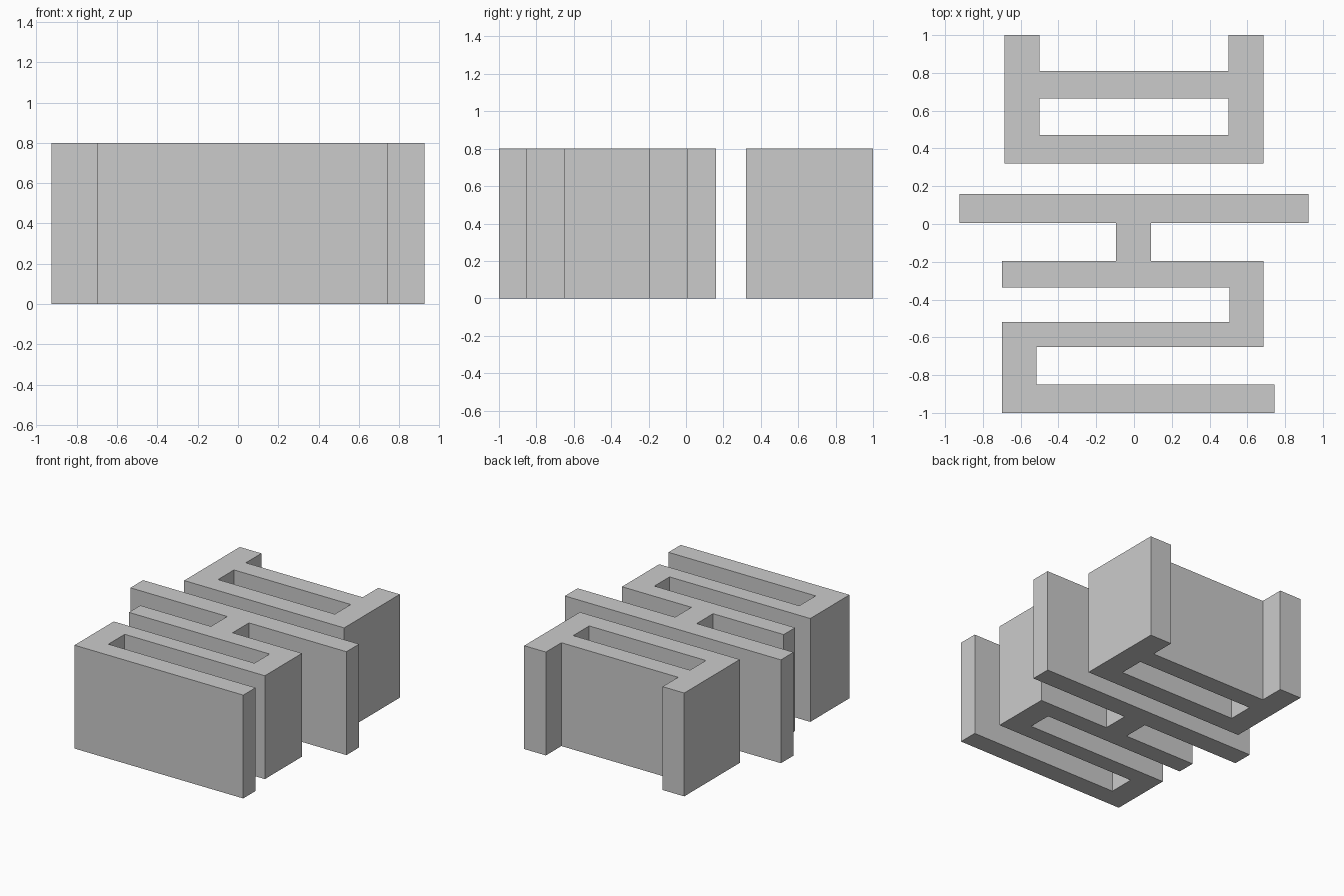
import bpy
import bmesh

cube = bpy.data.objects.get("Cube")
if cube:
    bpy.data.objects.remove(cube, do_unlink=True)

HEIGHT = 0.8

grey = bpy.data.materials.new("plain grey")
grey.use_nodes = True
GREY = (0.6, 0.6, 0.6, 1)
grey.diffuse_color = GREY
grey.node_tree.nodes["Principled BSDF"].inputs["Base Color"].default_value = GREY


def extruded_part(name, *outlines):
    """Fill closed outlines (later ones are holes) and raise them into a solid."""
    bm = bmesh.new()
    for outline in outlines:
        verts = [bm.verts.new((x, y, 0)) for x, y in outline]
        for a, b in zip(verts, verts[1:] + verts[:1]):
            bm.edges.new((a, b))
    bmesh.ops.triangle_fill(bm, edges=bm.edges[:], use_beauty=True)
    bmesh.ops.dissolve_limit(bm, angle_limit=0.01, verts=bm.verts[:], edges=bm.edges[:])
    top = bmesh.ops.extrude_face_region(bm, geom=bm.faces[:], use_keep_orig=True)
    raised = [g for g in top["geom"] if isinstance(g, bmesh.types.BMVert)]
    bmesh.ops.translate(bm, vec=(0, 0, HEIGHT), verts=raised)
    bmesh.ops.recalc_face_normals(bm, faces=bm.faces[:])
    mesh = bpy.data.meshes.new(name)
    bm.to_mesh(mesh)
    bm.free()
    mesh.materials.append(grey)
    obj = bpy.data.objects.new(name, mesh)
    bpy.context.collection.objects.link(obj)
    return obj


# Back frame: two posts joined by two rails, with a slot between the rails
half = [(0.685, 0.32), (0.685, 1), (0.5, 1), (0.5, 0.81)]
mirrored = [(-x, y) for x, y in reversed(half)]
slot = [(-0.5, 0.47), (0.5, 0.47), (0.5, 0.665), (-0.5, 0.665)]
extruded_part("back_frame", half + mirrored, slot)

# Front walls: wide crossbar, short stem and folded wall in one outline
crossbar = [(-0.095, 0.005), (-0.925, 0.005), (-0.925, 0.16),
            (0.925, 0.16), (0.925, 0.005), (0.09, 0.005)]
fold_right = [(0.09, -0.195), (0.685, -0.195), (0.685, -0.65), (-0.515, -0.65)]
fold_front = [(-0.515, -0.85), (0.745, -0.85), (0.745, -1), (-0.7, -1)]
fold_left = [(-0.7, -0.52), (0.505, -0.52), (0.505, -0.335),
             (-0.7, -0.335), (-0.7, -0.195), (-0.095, -0.195)]
extruded_part("crossbar_and_folded_wall",
              crossbar + fold_right + fold_front + fold_left)
